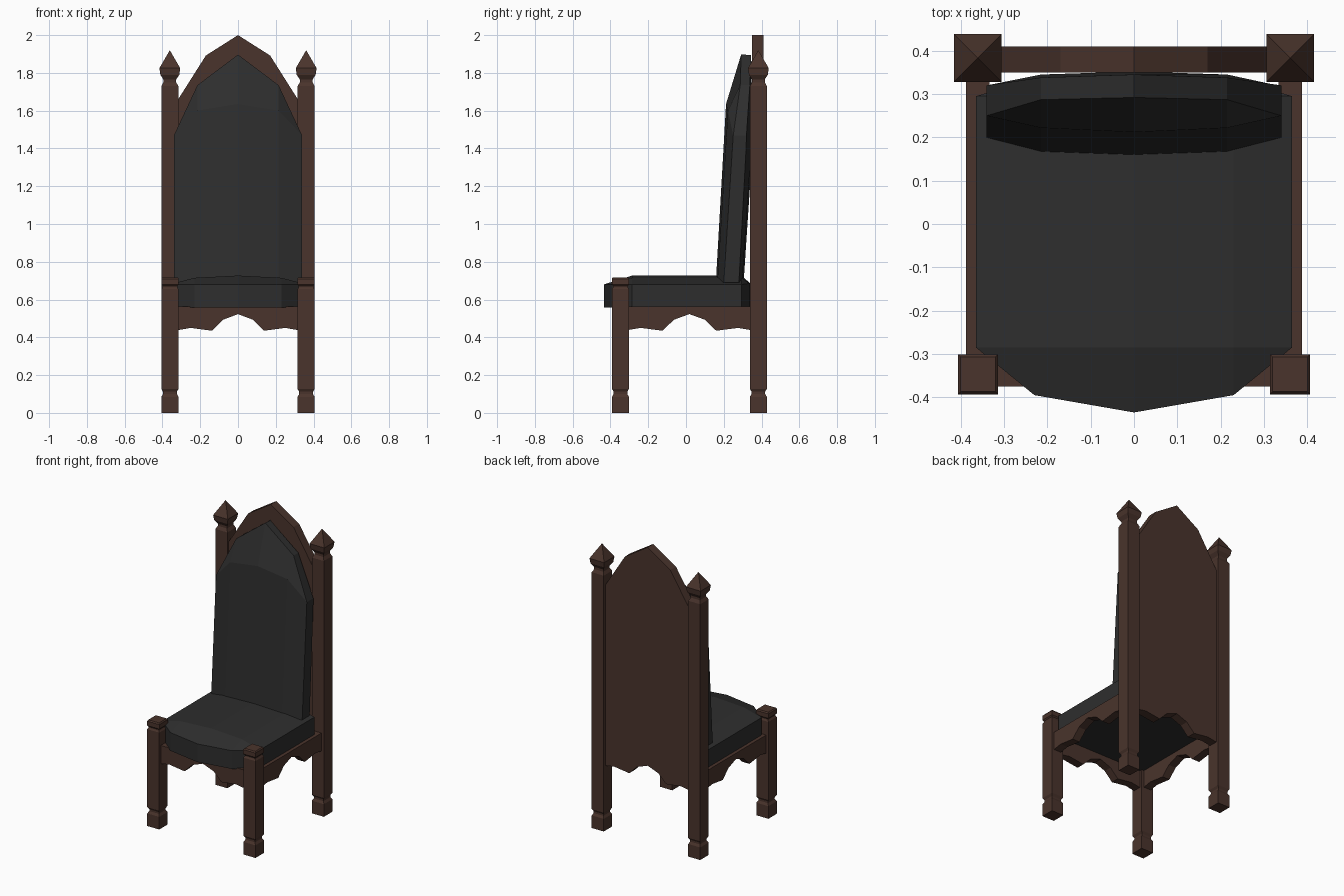
import bpy, bmesh

if "Cube" in bpy.data.objects:
    bpy.data.objects.remove(bpy.data.objects["Cube"])


def material(name, rgb):
    m = bpy.data.materials.new(name)
    m.diffuse_color = (*rgb, 1)
    m.use_nodes = True
    m.node_tree.nodes["Principled BSDF"].inputs["Base Color"].default_value = m.diffuse_color
    return m


WOOD = material("dark brown wood", (0.068, 0.034, 0.025))
LEATHER = material("black leather", (0.027, 0.027, 0.027))


def finish(bm, name, mat):
    bmesh.ops.recalc_face_normals(bm, faces=bm.faces)
    me = bpy.data.meshes.new(name)
    bm.to_mesh(me)
    bm.free()
    me.materials.append(mat)
    ob = bpy.data.objects.new(name, me)
    bpy.context.collection.objects.link(ob)
    return ob


def skin(name, loops, mat):
    """Join closed loops of equal length and cap both ends; equal points share a vertex."""
    bm = bmesh.new()
    verts = {}

    def face(points):
        vs = []
        for p in points:
            key = tuple(round(c, 4) for c in p)
            if key not in verts:
                verts[key] = bm.verts.new(key)
            if verts[key] not in vs:
                vs.append(verts[key])
        if len(vs) > 2:
            bm.faces.new(vs)

    for a, b in zip(loops, loops[1:]):
        for i in range(len(a)):
            j = (i + 1) % len(a)
            face([a[i], a[j], b[j], b[i]])
    face(loops[0])
    face(loops[-1])
    return finish(bm, name, mat)


def square_post(name, x, y, rings):
    """Square turned post from (height, half width) rings."""
    corners = [(-1, -1), (1, -1), (1, 1), (-1, 1)]
    return skin(name, [[(x + h * cx, y + h * cy, z) for cx, cy in corners]
                       for z, h in rings], WOOD)


def board(name, outline, lo, hi, axis):
    """Flat board: outline of (along, z), thickness lo..hi on the given axis."""
    def put(t):
        return [(a, t, z) if axis == 'y' else (t, a, z) for a, z in outline]
    return skin(name, [put(lo), put(hi)], WOOD)


def cushion(name, columns):
    """Cushion from (x, [(y, z)...]) columns, mirrored to -x."""
    cols = [(-x, c) for x, c in reversed(columns) if x > 0] + columns
    return skin(name, [[(x, y, z) for y, z in c] for x, c in cols], LEATHER)


# Posts: shared foot, then a capped front leg or a tall post with finial
foot = [(0, .045), (.085, .045), (.1, .036), (.112, .036), (.127, .045)]
front = foot + [(.655, .045), (.665, .039), (.672, .039), (.68, .046),
                (.71, .046), (.718, .04)]
back = foot + [(1.73, .045), (1.75, .034), (1.765, .034), (1.79, .05),
               (1.825, .055), (1.92, 0)]
for side, s in (("left", -1), ("right", 1)):
    square_post("front_leg_" + side, s * .36, -.347, front)
    square_post("back_post_" + side, s * .361, .383, back)

# Scalloped lower edge shared by aprons and back panel
half = [(.32, .438), (.25, .45), (.138, .435), (.08, .493)]
scallop = [(-a, z) for a, z in half] + [(0, .523)] + half[::-1]

# Aprons
apron = scallop + [(.32, .562), (-.32, .562)]
board("front_apron", apron, -.375, -.32, 'y')
side_apron = [(a * 1.03 + .018, z) for a, z in apron]
board("side_apron_left", side_apron, -.388, -.333, 'x')
board("side_apron_right", side_apron, .333, .388, 'x')

# Back panel with pointed arch
arch = [(.32, 1.655), (.17, 1.892), (0, 2), (-.17, 1.892), (-.32, 1.655)]
board("back_panel", scallop + arch, .35, .41, 'y')

# Seat cushion with bowed front
cushion("seat_cushion", [
    (0, [(-.435, .557), (-.435, .68), (-.285, .727), (.295, .727), (.34, .685), (.34, .557)]),
    (.23, [(-.395, .557), (-.395, .68), (-.285, .715), (.295, .715), (.335, .685), (.335, .557)]),
    (.365, [(-.285, .557), (-.285, .68), (-.285, .68), (.295, .68), (.295, .68), (.295, .557)]),
])

# Back cushion, leaning and rounded over to a pointed top
cushion("back_cushion", [
    (0, [(.158, .69), (.212, 1.635), (.292, 1.897), (.345, 1.895), (.352, 1.4), (.305, .69)]),
    (.215, [(.166, .69), (.222, 1.6), (.287, 1.735), (.338, 1.735), (.345, 1.4), (.297, .69)]),
    (.34, [(.2, .69), (.25, 1.468), (.25, 1.468), (.32, 1.468), (.318, 1.4), (.28, .69)]),
])
